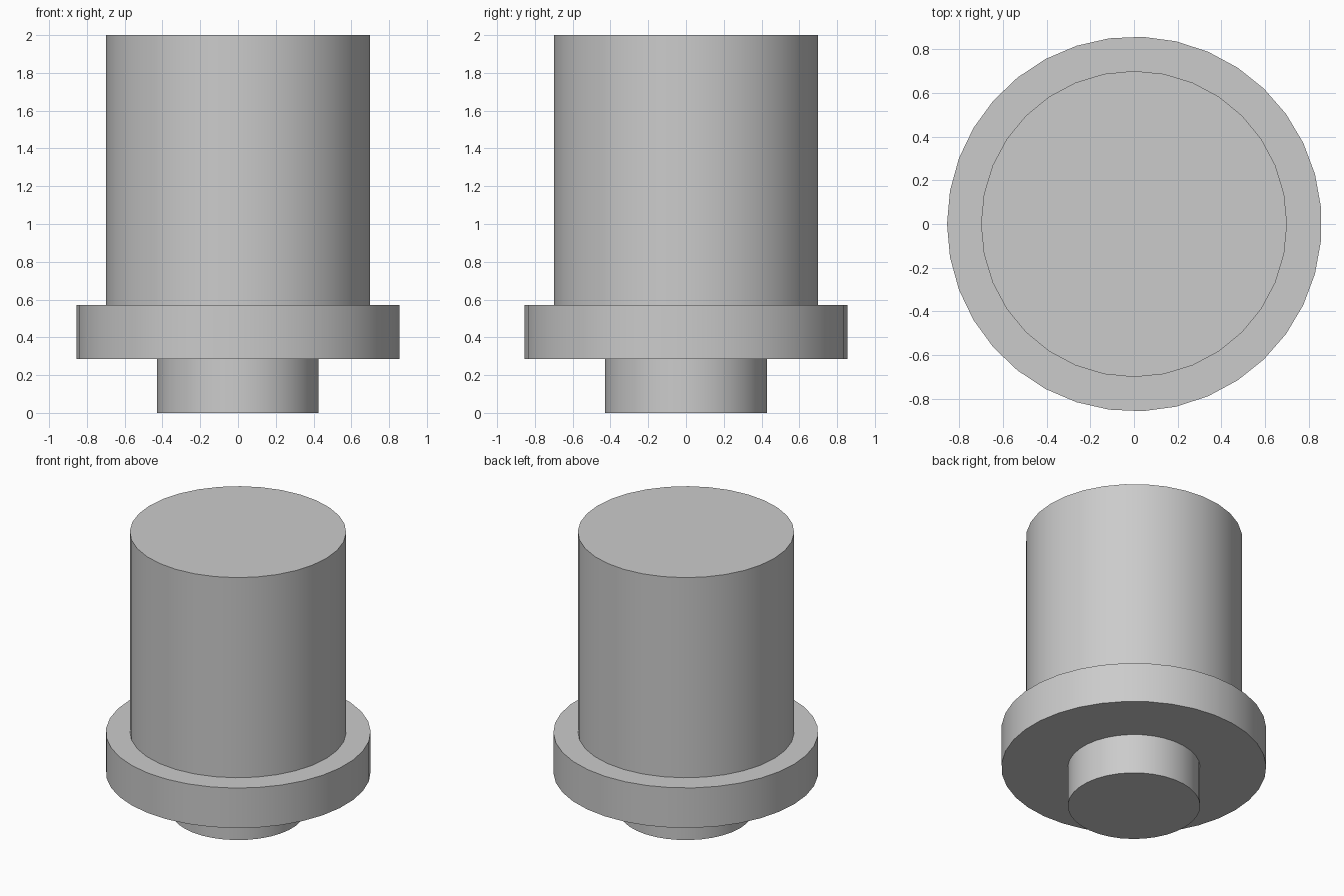
import bpy
import math

cube = bpy.data.objects.get("Cube")
if cube:
    bpy.data.objects.remove(cube, do_unlink=True)

# One plain grey for every part
grey = bpy.data.materials.new("light_grey")
grey.use_nodes = True
colour = (0.6, 0.6, 0.6, 1)
grey.diffuse_color = colour
grey.node_tree.nodes["Principled BSDF"].inputs["Base Color"].default_value = colour


def cylinder(name, radius, bottom, top, sides, x=0):
    """Upright smooth-sided cylinder with a vertex on the -x side."""
    bpy.ops.mesh.primitive_cylinder_add(
        vertices=sides, radius=radius, depth=top - bottom,
        location=(x, 0, (bottom + top) / 2), rotation=(0, 0, math.pi / 2))
    obj = bpy.context.object
    obj.name = name
    obj.data.materials.append(grey)
    bpy.ops.object.transform_apply(location=False, rotation=True, scale=False)
    bpy.ops.object.shade_smooth_by_angle(angle=math.radians(30))
    return obj


# Narrow foot, wide flange, tall body
cylinder("lower_stub", 0.4286, 0, 0.2857, 35)
cylinder("flange", 0.857, 0.2857, 0.5714, 35, x=0.0017)
cylinder("main_body", 0.7, 0.5714, 2, 32)
